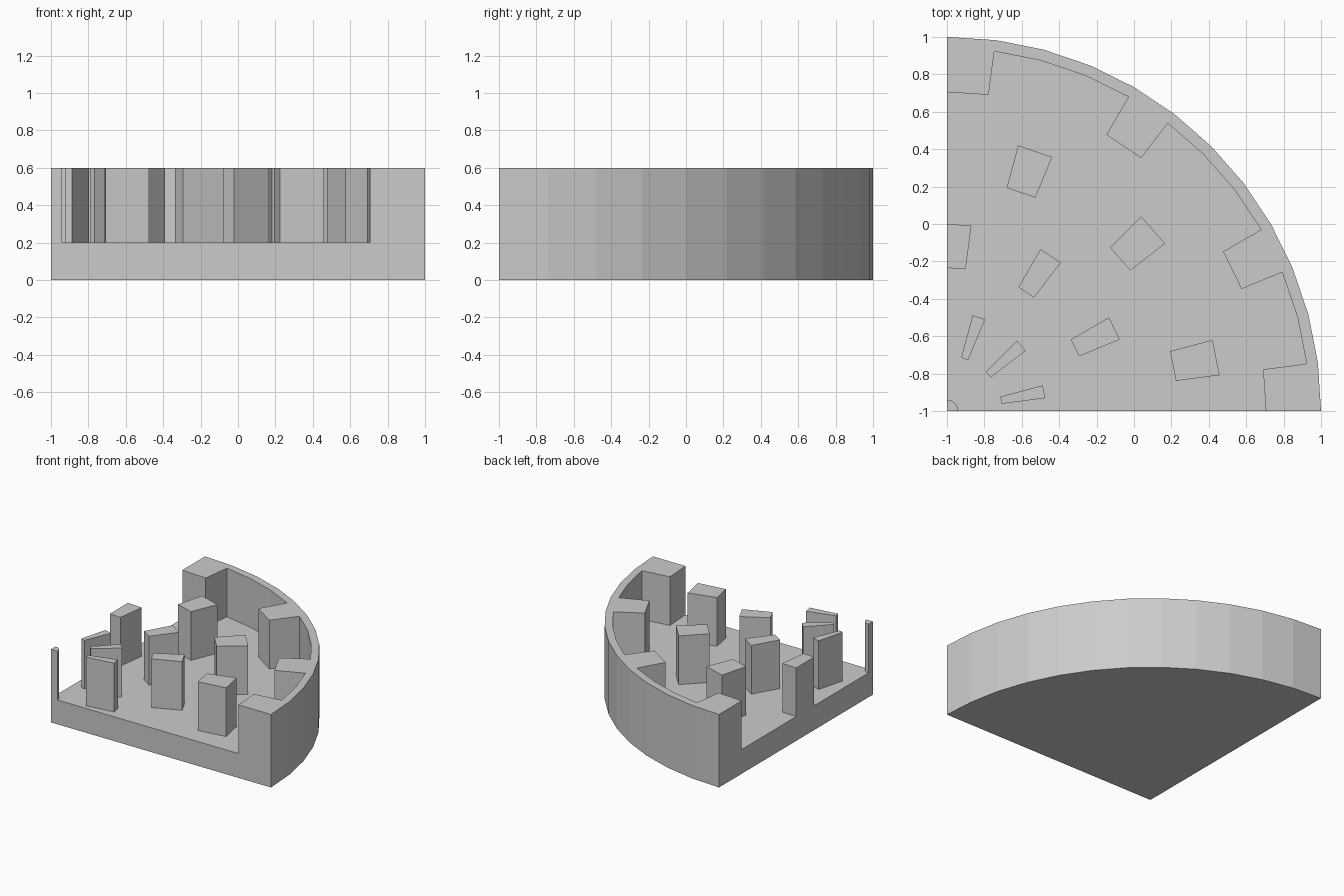
import bpy, bmesh, math

if "Cube" in bpy.data.objects:
    bpy.data.objects.remove(bpy.data.objects["Cube"])

SECTORS = 12
FLOOR_Z, TOP_Z = 0.2, 0.6
CORNER = (-1.0, -1.0)                                   # centre of the quarter disc
STEP = 0.235
RADII = [0.06 + STEP * i for i in range(9)] + [2.0]     # ring borders

# Raised cells of the polar grid: ring -> sectors
RAISED = {
    0: range(SECTORS),      # thin corner post
    2: (1, 5, 9),           # staggered rows of pins
    4: (3, 7, 11),
    6: (1, 5, 9),
    8: (0, 3, 7, 11),       # blocks joined to the rim
    9: range(SECTORS),      # outer rim
}


def polar(r, s):
    a = math.pi / 2 * s / SECTORS
    return (CORNER[0] + r * math.cos(a), CORNER[1] + r * math.sin(a), 0.0)


def raise_faces(bm, faces, height, keep):
    """Extrude faces straight up; returns the lifted faces."""
    out = bmesh.ops.extrude_face_region(bm, geom=faces, use_keep_orig=keep)["geom"]
    verts = [g for g in out if isinstance(g, bmesh.types.BMVert)]
    bmesh.ops.translate(bm, verts=verts, vec=(0, 0, height))
    return [g for g in out if isinstance(g, bmesh.types.BMFace)]


bm = bmesh.new()

# Quarter-disc polar grid
centre = bm.verts.new((CORNER[0], CORNER[1], 0))
rings = [[bm.verts.new(polar(r, s)) for s in range(SECTORS + 1)] for r in RADII]
cell_layer = bm.faces.layers.int.new("cell")
for i, ring in enumerate(rings):
    for s in range(SECTORS):
        if i == 0:
            f = bm.faces.new((centre, ring[s], ring[s + 1]))
        else:
            f = bm.faces.new((rings[i - 1][s], ring[s], ring[s + 1], rings[i - 1][s + 1]))
        f[cell_layer] = i * SECTORS + s

# Base slab, keeping the underside
raise_faces(bm, bm.faces[:], FLOOR_Z, True)

# Post, pins, blocks and rim
raised_ids = {i * SECTORS + s for i, secs in RAISED.items() for s in secs}
tops = [f for f in bm.faces
        if all(abs(v.co.z - FLOOR_Z) < 1e-5 for v in f.verts) and f[cell_layer] in raised_ids]
raise_faces(bm, tops, TOP_Z - FLOOR_Z, False)

bmesh.ops.recalc_face_normals(bm, faces=bm.faces[:])

mesh = bpy.data.meshes.new("quarter_tray_with_pins")
bm.to_mesh(mesh)
bm.free()
mesh.attributes.remove(mesh.attributes["cell"])

# Single plain grey
grey = bpy.data.materials.new("light_grey")
grey.diffuse_color = (0.6, 0.6, 0.6, 1)
grey.use_nodes = True
grey.node_tree.nodes["Principled BSDF"].inputs["Base Color"].default_value = grey.diffuse_color
mesh.materials.append(grey)

obj = bpy.data.objects.new("quarter_tray_with_pins", mesh)
bpy.context.collection.objects.link(obj)
